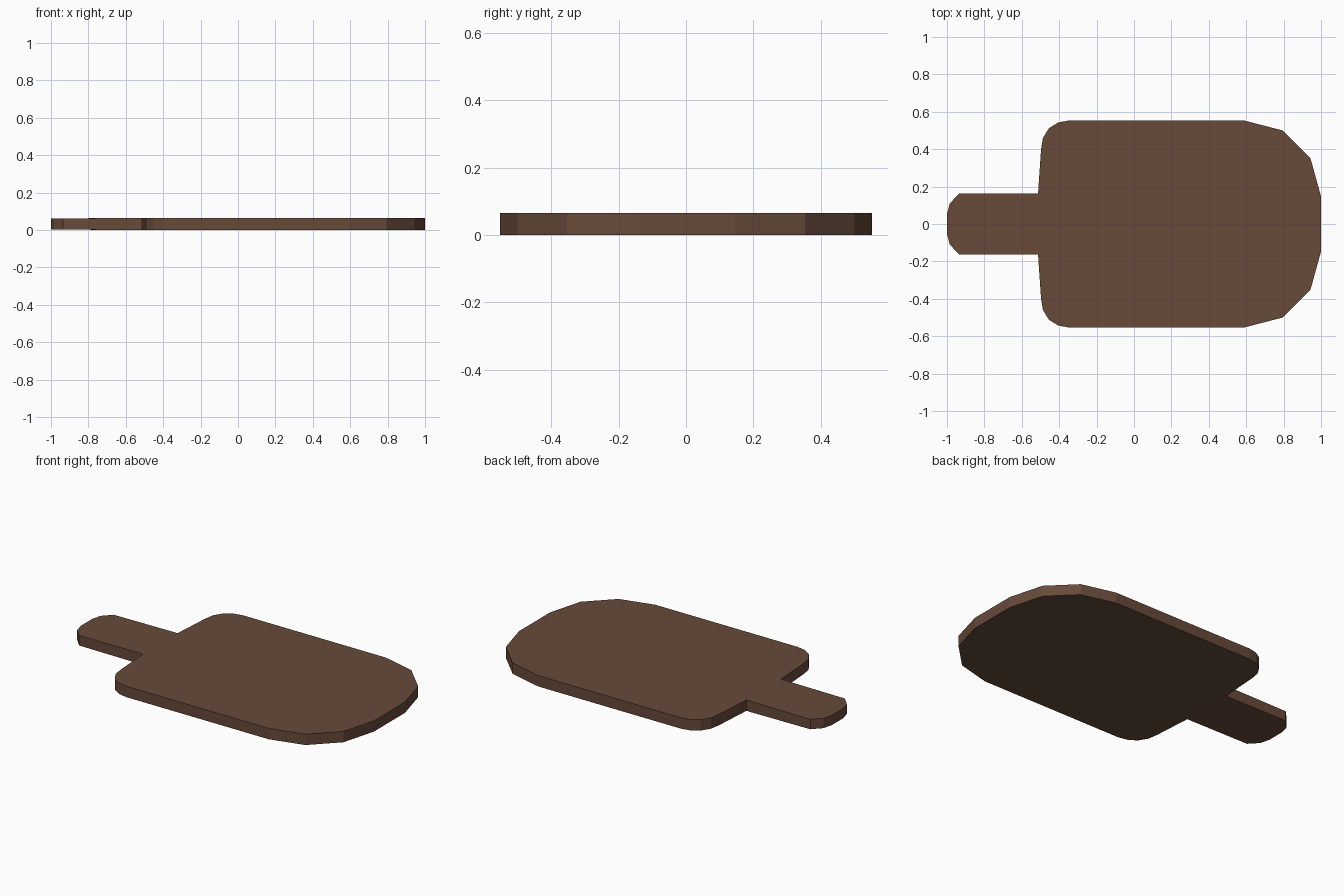
import bpy, bmesh

if "Cube" in bpy.data.objects:
    bpy.data.objects.remove(bpy.data.objects["Cube"])

wood = bpy.data.materials.new("brown wood")
wood.diffuse_color = (0.135, 0.068, 0.042, 1)
wood.use_nodes = True
wood.node_tree.nodes["Principled BSDF"].inputs["Base Color"].default_value = wood.diffuse_color

# Upper half of the outline, from the rounded nose round to the handle end
half = [(1.0, 0.147), (0.943, 0.353), (0.795, 0.5), (0.59, 0.553),
        (-0.35, 0.553), (-0.405, 0.543), (-0.455, 0.512), (-0.487, 0.46),
        (-0.497, 0.40), (-0.513, 0.163), (-0.935, 0.163),
        (-0.985, 0.11), (-1.0, 0.052)]
outline = half + [(x, -y) for x, y in reversed(half)]
THICK = 0.065


def handle_taper(x):
    # the handle thins very slightly past the board
    return 0.003 * min(1, max(0, (-0.513 - x) / 0.4))


# Board and handle as one extruded slab
bm = bmesh.new()
low = [bm.verts.new((x, y, handle_taper(x))) for x, y in outline]
top = [bm.verts.new((x, y, THICK - handle_taper(x))) for x, y in outline]
n = len(outline)
shoulder, mirror = 9, n - 10
for ring in (low, top):
    bm.faces.new(ring[:shoulder + 1] + ring[mirror:])       # board
    bm.faces.new(ring[shoulder:mirror + 1])                 # handle
for i in range(n):
    j = (i + 1) % n
    bm.faces.new((low[i], low[j], top[j], top[i]))
bmesh.ops.recalc_face_normals(bm, faces=bm.faces)

mesh = bpy.data.meshes.new("paddle_board")
bm.to_mesh(mesh)
bm.free()
mesh.materials.append(wood)
board = bpy.data.objects.new("paddle_board", mesh)
bpy.context.collection.objects.link(board)
